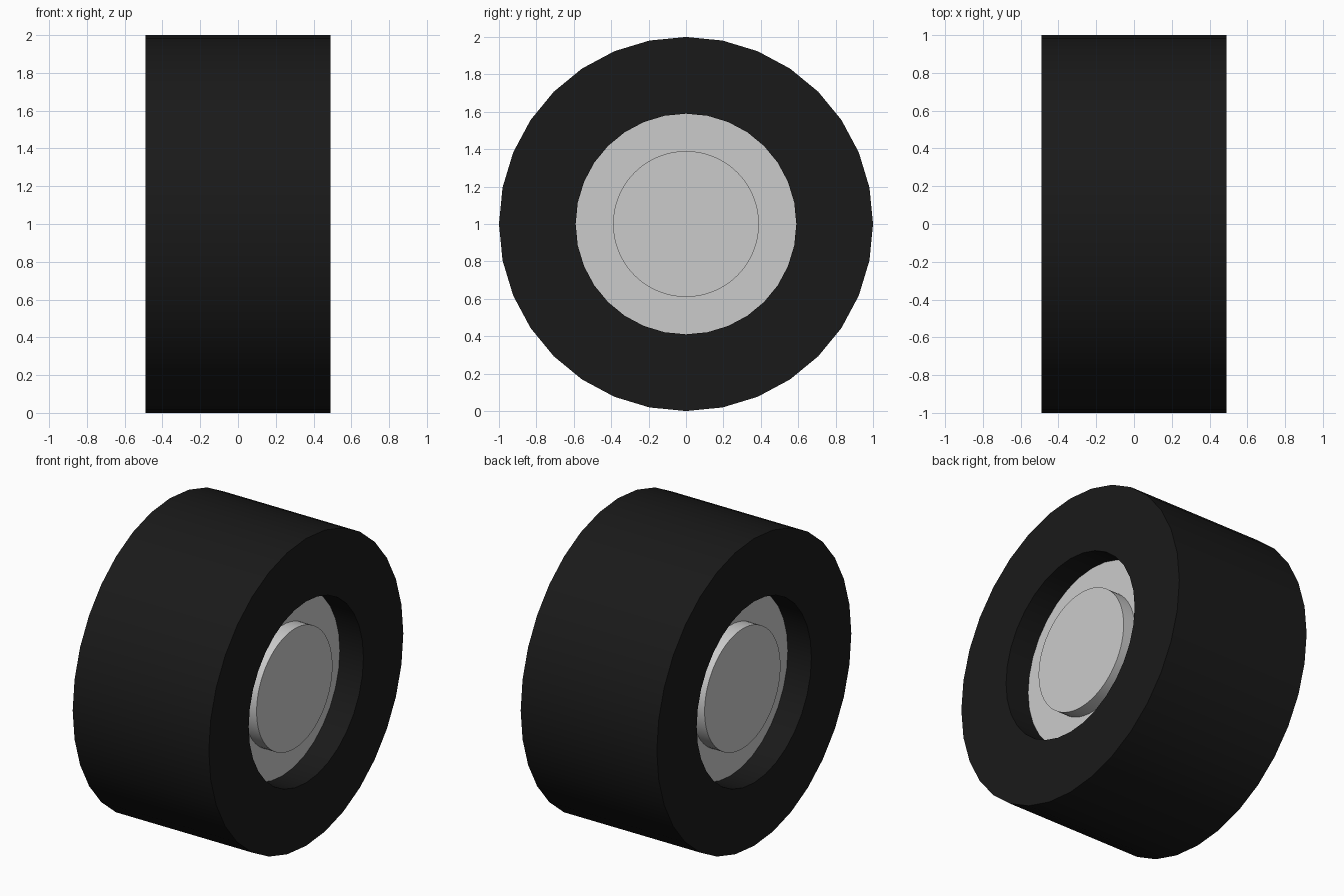
import bpy, bmesh, math
from mathutils import Matrix

if "Cube" in bpy.data.objects:
    bpy.data.objects.remove(bpy.data.objects["Cube"])

AXLE_Z = 1.0
SIDES = 32


def finish(bm, name):
    # Turn the lathe axis from z to x and lift the part to axle height
    bm.transform(Matrix.Translation((0, 0, AXLE_Z)) @ Matrix.Rotation(math.pi / 2, 4, 'Y'))
    bmesh.ops.recalc_face_normals(bm, faces=bm.faces)
    mesh = bpy.data.meshes.new(name)
    bm.to_mesh(mesh)
    bm.free()
    obj = bpy.data.objects.new(name, mesh)
    bpy.context.collection.objects.link(obj)
    bpy.ops.object.select_all(action='DESELECT')
    obj.select_set(True)
    bpy.context.view_layer.objects.active = obj
    bpy.ops.object.shade_smooth_by_angle(angle=math.radians(30))
    return obj


def lathe(name, profile, sides):
    # Spin a (radius, axial) profile; closed into a loop
    bm = bmesh.new()
    rings = []
    for i in range(sides):
        a = 2 * math.pi * i / sides
        rings.append([bm.verts.new((r * math.cos(a), r * math.sin(a), h)) for r, h in profile])
    n = len(profile)
    for i in range(sides):
        p, q = rings[i], rings[(i + 1) % sides]
        for j in range(n):
            k = (j + 1) % n
            bm.faces.new((p[j], p[k], q[k], q[j]))
    return finish(bm, name)


def disc(name, radius, half_width, sides):
    bm = bmesh.new()
    bmesh.ops.create_cone(bm, cap_ends=True, segments=sides, radius1=radius,
                          radius2=radius, depth=2 * half_width)
    return finish(bm, name)


# Tyre: plain square-section ring
rubber = bpy.data.materials.new("black_rubber")
rubber.diffuse_color = (0.01, 0.01, 0.01, 1)
rubber.use_nodes = True
rubber.node_tree.nodes["Principled BSDF"].inputs["Base Color"].default_value = rubber.diffuse_color
tyre = lathe("tyre", [(0.59, -0.49), (1.0, -0.49), (1.0, 0.49), (0.59, 0.49)], SIDES)
tyre.data.materials.append(rubber)

# Rim: recessed disc filling the opening
disc("rim", 0.59, 0.32, SIDES)

# Hub: smooth raised cap showing on both sides
disc("hub", 0.39, 0.407, 64)
